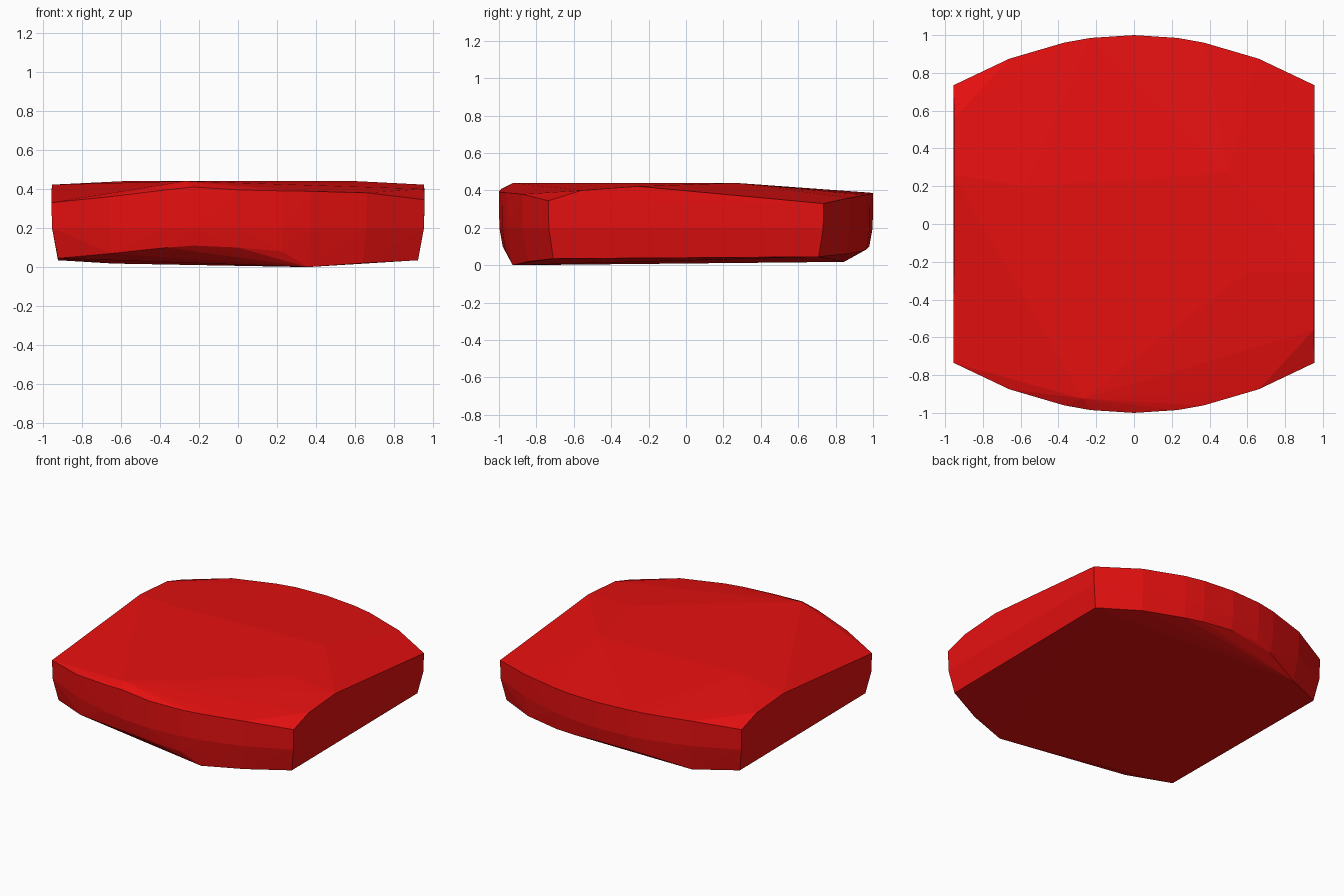
import bpy, bmesh

if "Cube" in bpy.data.objects:
    bpy.data.objects.remove(bpy.data.objects["Cube"])

# plan outline of one curved end (x, y), flat sides join the two ends
END = [(-.955, .735), (-.66, .875), (-.37, .96), (-.23, .985), (0, 1),
       (.23, .985), (.37, .96), (.66, .875), (.955, .735)]
# rim and base heights along the front end, left to right
FRONT_RIM = [.33, .36, .395, .41, .395, .39, .388, .38, .345]
FRONT_BASE = [.045, .07, .1, .11, .1, .08, .0, .02, .035]
# rim and base heights along the back end, right to left
BACK_RIM = [.33, .36, .376, .38, .385, .388, .386, .38, .345]
BACK_BASE = [.045, .06, .075, .085, .1, .1, .08, .018, .035]


def end_points(rim, base, s):
    """Three stacked rows of points; s = 1 is the front, -1 the back."""
    pts = []
    for (x, y), zr, zb in zip(END, rim, base):
        k = .98 if zb > .05 else .965
        pts += [(x * s, -y * s, zr),
                (x * .997 * s, -y * .998 * s, .2),
                (x * k * s, -y * k * s, zb)]
    return pts


points = end_points(FRONT_RIM, FRONT_BASE, 1) + end_points(BACK_RIM, BACK_BASE, -1)

# raised side rims
for s in (1, -1):
    points += [(.953 * s, -.56 * s, .40), (.953 * s, -.26 * s, .422)]

# gently crowned top
points += [(-.27, -.925, .44), (.6, -.25, .44), (.5, .27, .44), (-.58, .2, .44)]

# faceted block
bm = bmesh.new()
verts = [bm.verts.new(p) for p in points]
hull = bmesh.ops.convex_hull(bm, input=verts)
loose = [v for v in bm.verts if not v.link_faces]
bmesh.ops.delete(bm, geom=loose, context='VERTS')
bmesh.ops.recalc_face_normals(bm, faces=bm.faces)
mesh = bpy.data.meshes.new("faceted_block")
bm.to_mesh(mesh)
bm.free()
block = bpy.data.objects.new("faceted_block", mesh)
bpy.context.collection.objects.link(block)

# red finish
red = bpy.data.materials.new("red")
red.diffuse_color = (.8, .005, .005, 1)
red.use_nodes = True
red.node_tree.nodes["Principled BSDF"].inputs["Base Color"].default_value = red.diffuse_color
mesh.materials.append(red)
